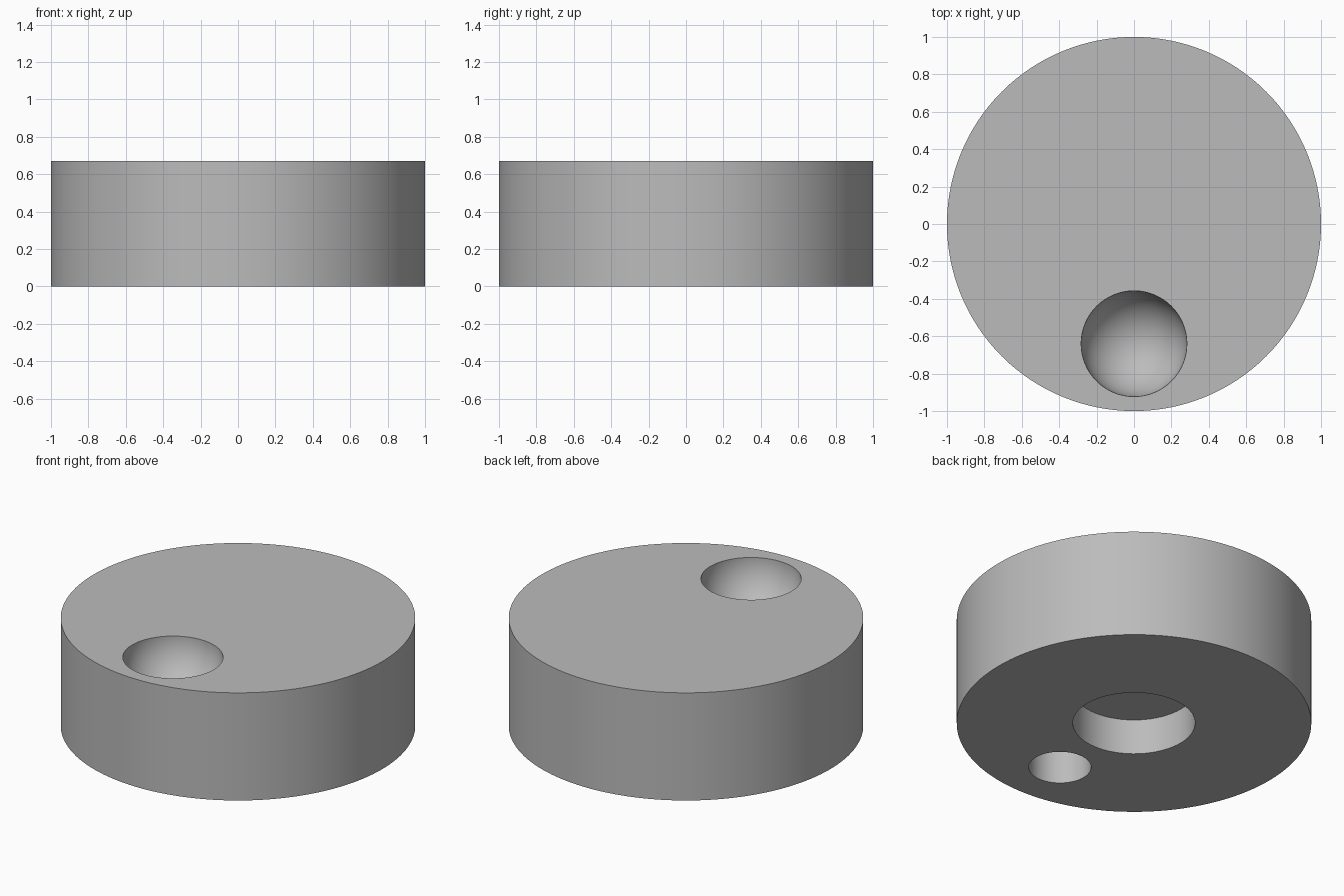
import bpy
from math import radians

cube = bpy.data.objects.get("Cube")
if cube:
    bpy.data.objects.remove(cube)

RADIUS, HEIGHT = 1.0, 0.67
DIMPLE_Y, DIMPLE_RADIUS = -0.64, 0.283
HOLE_DEPTH = 0.22

grey = bpy.data.materials.new("light_grey")
grey.use_nodes = True
colour = (0.5, 0.5, 0.5, 1)
grey.diffuse_color = colour
grey.node_tree.nodes["Principled BSDF"].inputs["Base Color"].default_value = colour


def cylinder(name, radius, y, bottom, top, sides):
    bpy.ops.mesh.primitive_cylinder_add(
        vertices=sides, radius=radius, depth=top - bottom,
        location=(0, y, (top + bottom) / 2))
    part = bpy.context.object
    part.name = name
    part.data.materials.append(grey)
    return part


def carve(body, cutter):
    """Subtract the cutter from the body, then discard it."""
    cutter.hide_render = True
    bpy.context.view_layer.objects.active = body
    cut = body.modifiers.new(cutter.name, "BOOLEAN")
    cut.operation = "DIFFERENCE"
    cut.solver = "EXACT"
    cut.object = cutter
    bpy.ops.object.modifier_apply(modifier=cut.name)
    bpy.data.objects.remove(cutter)


# Round knob body
knob = cylinder("knob_body", RADIUS, 0, 0, HEIGHT, 128)

# Hemispherical finger dimple in the top
bpy.ops.mesh.primitive_uv_sphere_add(
    segments=64, ring_count=33, radius=DIMPLE_RADIUS, location=(0, DIMPLE_Y, HEIGHT))
dimple = bpy.context.object
dimple.name = "finger_dimple"
dimple.data.materials.append(grey)
carve(knob, dimple)

# Blind shaft socket and smaller pin hole in the underside
carve(knob, cylinder("shaft_socket", 0.345, 0, -0.1, HOLE_DEPTH, 64))
carve(knob, cylinder("pin_hole", 0.176, -0.65, -0.1, HOLE_DEPTH, 48))

# Smooth curved walls with crisp rims
bpy.ops.object.select_all(action="DESELECT")
knob.select_set(True)
bpy.context.view_layer.objects.active = knob
bpy.ops.object.shade_smooth_by_angle(angle=radians(30))
